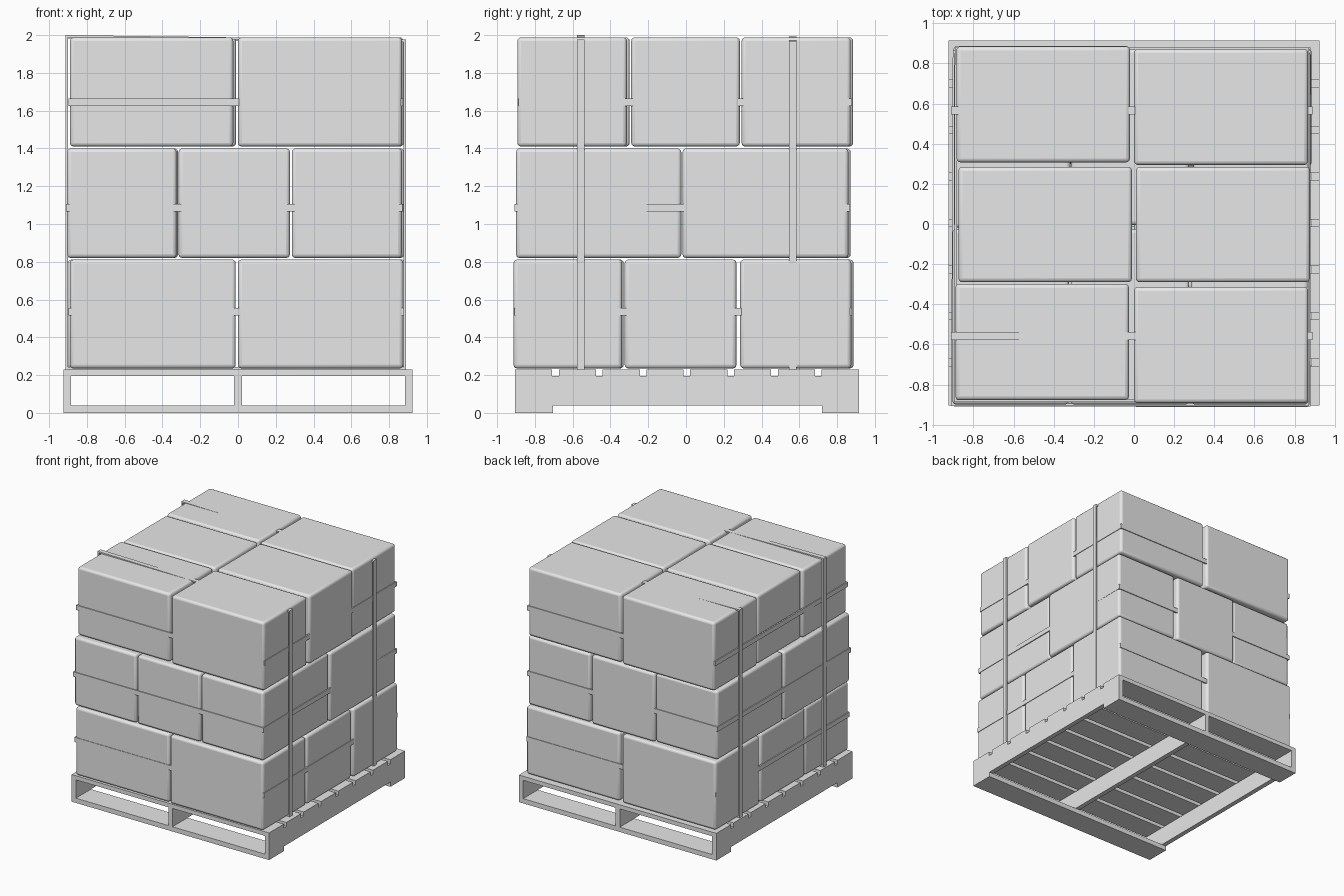
import bpy
import bmesh

cube = bpy.data.objects.get("Cube")
if cube:
    bpy.data.objects.remove(cube, do_unlink=True)

grey = bpy.data.materials.new("plain_grey")
grey.use_nodes = True
COLOUR = (0.8, 0.8, 0.8, 1)
grey.diffuse_color = COLOUR
grey.node_tree.nodes["Principled BSDF"].inputs["Base Color"].default_value = COLOUR


def finish(name, bm):
    bmesh.ops.recalc_face_normals(bm, faces=bm.faces)
    mesh = bpy.data.meshes.new(name)
    bm.to_mesh(mesh)
    bm.free()
    mesh.materials.append(grey)
    obj = bpy.data.objects.new(name, mesh)
    bpy.context.collection.objects.link(obj)
    return obj


def block(name, x, y, z, radius=0):
    """Box between (low, high) pairs, optionally with rounded edges."""
    bm = bmesh.new()
    bmesh.ops.create_cube(bm, size=1)
    for v in bm.verts:
        for axis, (low, high) in enumerate((x, y, z)):
            v.co[axis] = high if v.co[axis] > 0 else low
    obj = finish(name, bm)
    if radius:
        bevel = obj.modifiers.new("rounded_edges", "BEVEL")
        bevel.width = radius
        bevel.segments = 3
        bpy.ops.object.select_all(action="DESELECT")
        obj.select_set(True)
        bpy.context.view_layer.objects.active = obj
        bpy.ops.object.shade_smooth_by_angle()
    return obj


def strap(name, corners, place, thickness=0.012, width=0.04):
    """Closed flat band around four corners, place(a, b, side) gives 3D points."""
    bm = bmesh.new()
    mid = [sum(c[i] for c in corners) / len(corners) for i in (0, 1)]
    loops = []
    for a, b in corners:
        inner = (a - thickness if a > mid[0] else a + thickness,
                 b - thickness if b > mid[1] else b + thickness)
        half = width / 2
        section = [(a, b, -half), (a, b, half), (*inner, half), (*inner, -half)]
        loops.append([bm.verts.new(place(*p)) for p in section])
    for i, loop in enumerate(loops):
        following = loops[(i + 1) % len(loops)]
        for j in range(4):
            k = (j + 1) % 4
            bm.faces.new((loop[j], loop[k], following[k], following[j]))
    return finish(name, bm)


# Pallet: stringers, bottom end boards and slatted deck
SIDE, FRONT, BACK = 0.925, -0.905, 0.915
for label, x in (("right", -0.905), ("middle", 0), ("left", 0.905)):
    block(f"{label}_stringer", (x - 0.02, x + 0.02), (FRONT, BACK), (0.04, 0.195))
block("front_bottom_board", (-SIDE, SIDE), (FRONT, -0.705), (0, 0.04))
block("back_bottom_board", (-SIDE, SIDE), (0.72, BACK), (0, 0.04))
BOARDS, GAP = 8, 0.035
pitch = (BACK - FRONT + GAP) / BOARDS
for i in range(BOARDS):
    y = FRONT + i * pitch
    block(f"deck_board_{i + 1}", (-SIDE, SIDE), (y, y + pitch - GAP), (0.195, 0.23))

# Cartons: columns, rows, heights and small shifts keyed by (column, row)
layers = {
    "bottom": dict(
        cols=[(-0.89, -0.012), (0, 0.875)],
        rows=[(-0.905, -0.33), (-0.325, 0.267), (0.287, 0.875)],
        z=(0.235, 0.812),
        shifts={(1, 0): (0, -0.008), (1, 2): (0.01, 0), (0, 2): (-0.01, 0.012)}),
    "middle": dict(
        cols=[(-0.905, -0.325), (-0.315, 0.275), (0.285, 0.868)],
        rows=[(-0.9, -0.025), (-0.018, 0.86)],
        z=(0.82, 1.4),
        shifts={(1, 1): (0, 0.012), (2, 1): (0.0115, 0), (0, 1): (0.008, 0)}),
    "top": dict(
        cols=[(-0.885, -0.02), (0, 0.868)],
        rows=[(-0.885, -0.305), (-0.29, 0.285), (0.3, 0.878)],
        z=(1.41, 1.988),
        shifts={(0, 0): (-0.005, 0.007), (1, 0): (0, -0.008), (1, 1): (0.009, 0),
                (0, 1): (0.01, 0), (0, 2): (0, 0.007), (1, 2): (0, -0.006)}),
}
for label, layer in layers.items():
    for c, col in enumerate(layer["cols"]):
        for r, row in enumerate(layer["rows"]):
            dx, dy = layer["shifts"].get((c, r), (0, 0))
            block(f"{label}_carton_{c + 1}_{r + 1}",
                  [v + dx for v in col], [v + dy for v in row], layer["z"], 0.02)

# Horizontal straps around each layer
bands = {
    "bottom": (0.535, [(-0.897, -0.909), (0.88, -0.909), (0.88, 0.88), (-0.897, 0.88)]),
    "middle": (1.085, [(-0.911, -0.907), (0.872, -0.907), (0.882, 0.867), (-0.903, 0.867)]),
    "top": (1.645, [(-0.897, -0.886), (0.873, -0.886), (0.873, 0.879), (-0.893, 0.879)]),
}
for label, (height, corners) in bands.items():
    strap(f"{label}_layer_strap", corners, lambda a, b, s, h=height: (a, b, h + s))

# Vertical straps over the whole load, sinking slightly on one side
for label, y, high, low in (("front", -0.558, 2.0, 1.976), ("back", 0.565, 1.993, 1.97)):
    corners = [(-0.912, 0.231), (0.889, 0.231), (0.889, low), (-0.912, high)]
    strap(f"{label}_vertical_strap", corners, lambda a, b, s, y=y: (a, y + s, b))
